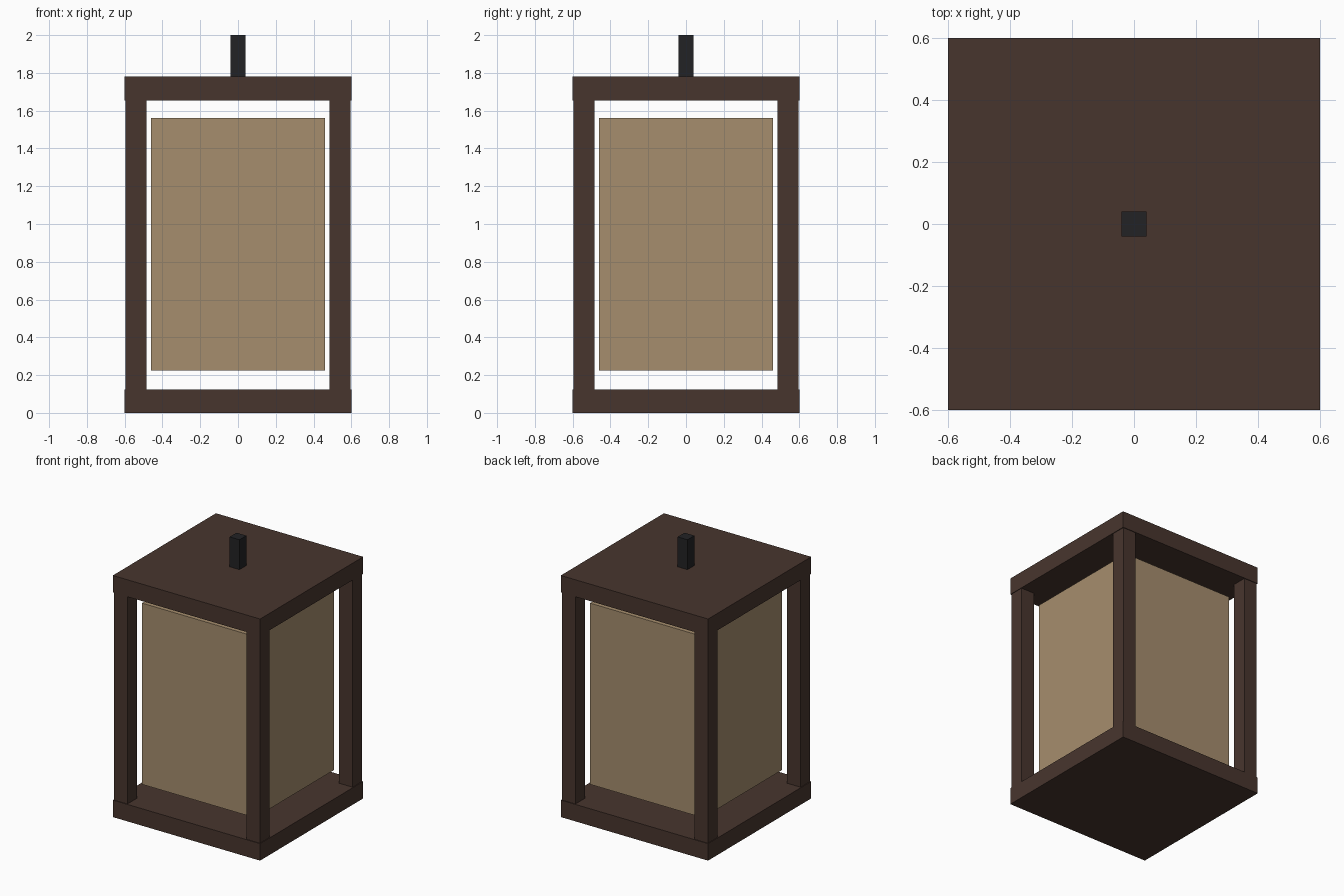
import bpy
import bmesh
from mathutils import Matrix, Vector

cube = bpy.data.objects.get("Cube")
if cube:
    bpy.data.objects.remove(cube, do_unlink=True)


def material(name, color, roughness):
    mat = bpy.data.materials.new(name)
    mat.use_nodes = True
    mat.diffuse_color = (*color, 1)
    shader = mat.node_tree.nodes["Principled BSDF"]
    shader.inputs["Base Color"].default_value = (*color, 1)
    shader.inputs["Roughness"].default_value = roughness
    return mat


def box(name, center_xy, half_width, bottom, top, mat):
    """Square upright block between two heights."""
    mesh = bpy.data.meshes.new(name)
    bm = bmesh.new()
    center = Vector((*center_xy, (bottom + top) / 2))
    size = Vector((half_width * 2, half_width * 2, top - bottom))
    bmesh.ops.create_cube(bm, size=1, matrix=Matrix.LocRotScale(center, None, size))
    bm.to_mesh(mesh)
    bm.free()
    mesh.materials.append(mat)
    obj = bpy.data.objects.new(name, mesh)
    bpy.context.collection.objects.link(obj)
    return obj


wood = material("dark_wood", (0.064, 0.036, 0.027), 0.8)
paper = material("tan_paper", (0.38, 0.27, 0.155), 0.9)
iron = material("black_iron", (0.016, 0.016, 0.018), 0.6)

BASE_TOP, ROOF_BOTTOM, ROOF_TOP = 0.125, 1.655, 1.78

# Base and roof slabs
box("base", (0, 0), 0.6, 0, BASE_TOP, wood)
box("roof", (0, 0), 0.6, ROOF_BOTTOM, ROOF_TOP, wood)

# Corner posts, set slightly in from the slab edges
for x, side in ((-1, "right"), (1, "left")):
    for y, end in ((-1, "front"), (1, "back")):
        box(f"{end}_{side}_post", (x * 0.54, y * 0.54), 0.055,
            BASE_TOP, ROOF_BOTTOM, wood)

# Paper shade inside the frame
box("shade", (0, 0), 0.46, 0.225, 1.56, paper)

# Hanging peg on the roof
box("hanging_peg", (0, 0), 0.04, ROOF_TOP, 2.0, iron)
